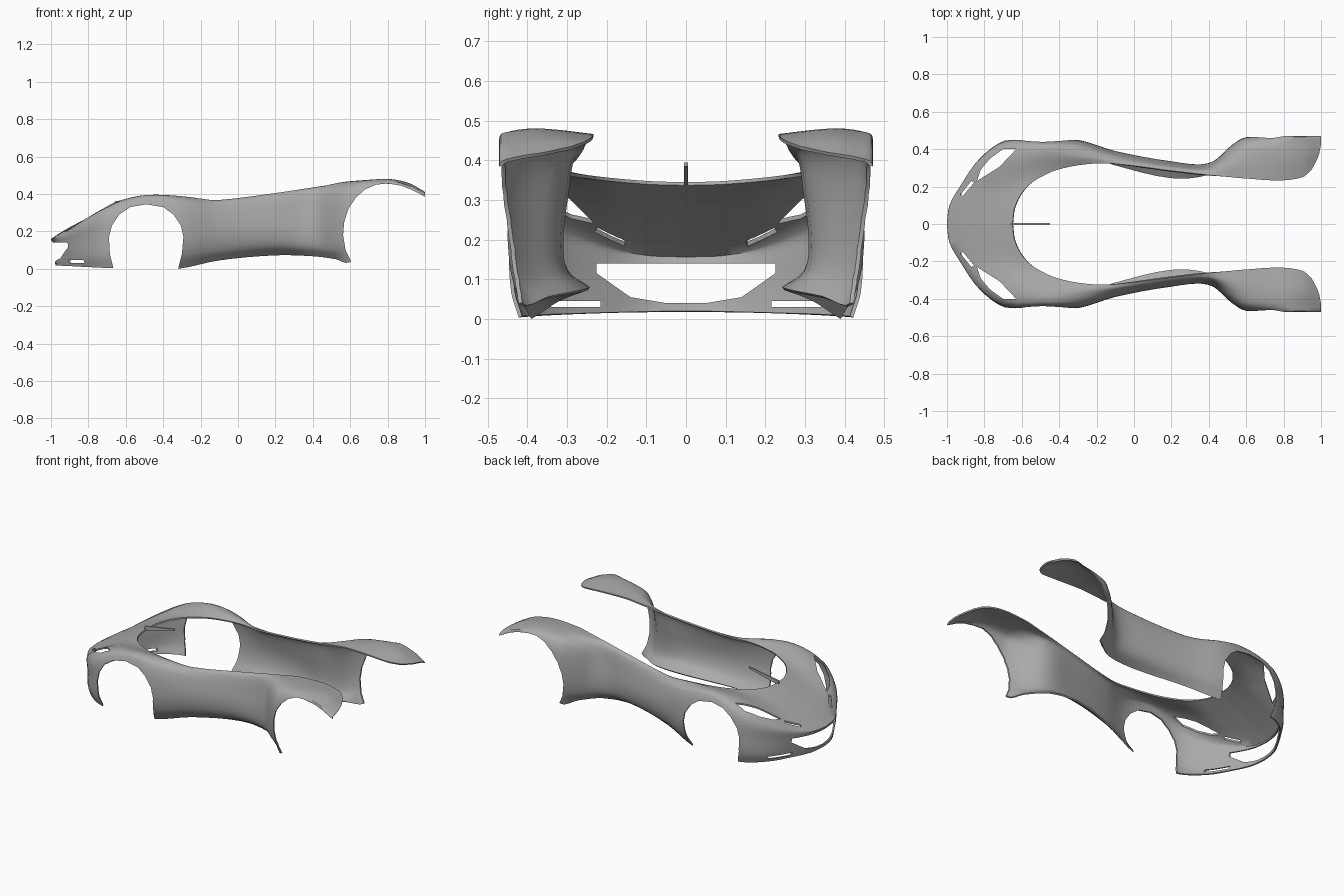
import bpy, bmesh
from mathutils import Vector

if "Cube" in bpy.data.objects:
    bpy.data.objects.remove(bpy.data.objects["Cube"])


def material(name, rgb):
    mat = bpy.data.materials.new(name)
    mat.use_nodes = True
    mat.diffuse_color = (*rgb, 1)
    mat.node_tree.nodes["Principled BSDF"].inputs["Base Color"].default_value = (*rgb, 1)
    return mat


grey = material("body grey", (.4, .4, .4))


def make_object(name, bm):
    mesh = bpy.data.meshes.new(name)
    bm.to_mesh(mesh)
    bm.free()
    mesh.materials.append(grey)
    obj = bpy.data.objects.new(name, mesh)
    bpy.context.collection.objects.link(obj)
    return obj


def smooth_line(points, steps):
    """Pass a gentle curve through the points, without overshoot."""
    pts = [Vector(p) for p in points]
    last = len(pts) - 1
    tangents = [(pts[min(i + 1, last)] - pts[max(i - 1, 0)]).normalized()
                for i in range(last + 1)]
    line = []
    for i in range(last):
        a, b = pts[i], pts[i + 1]
        size = (b - a).length
        for k in range(steps):
            t = k / steps
            s = t * t * (3 - 2 * t)
            line.append(a.lerp(b, s)
                        + tangents[i] * size * t * (1 - t) ** 2
                        - tangents[i + 1] * size * t * t * (1 - t))
    return line + [pts[-1]]


def prism(name, outline, axis, low, high):
    """Extrude a flat outline along one axis."""
    def place(p, depth):
        co = list(p)
        co.insert(axis, depth)
        return co
    bm = bmesh.new()
    ends = [[bm.verts.new(place(p, d)) for p in outline] for d in (low, high)]
    for loop in ends:
        bm.faces.new(loop)
    for i in range(len(outline)):
        j = (i + 1) % len(outline)
        bm.faces.new((ends[0][i], ends[0][j], ends[1][j], ends[1][i]))
    bmesh.ops.recalc_face_normals(bm, faces=bm.faces)
    return make_object(name, bm)


# Lengthwise rails of the left half, from the nose centre to the tail tip
cockpit_edge = [(-.65, 0, .345), (-.64, .08, .347), (-.61, .15, .352), (-.56, .21, .358),
                (-.5, .25, .363), (-.41, .29, .368), (-.25, .32, .37), (-.1, .322, .368),
                (.2, .285, .405), (.4, .262, .435), (.52, .25, .453), (.6, .243, .464),
                (.78, .233, .465), (.9, .25, .45), (.95, .29, .435)]
crown = [(-.8, 0, .275), (-.79, .1, .277), (-.77, .2, .285), (-.72, .28, .32),
         (-.62, .35, .368), (-.48, .38, .395), (-.3, .37, .388), (-.1, .345, .362),
         (.2, .305, .385), (.4, .29, .42), (.52, .33, .452), (.6, .36, .466),
         (.8, .36, .48), (.91, .36, .46), (.985, .36, .42)]
shoulder = [(-1, 0, .16), (-.985, .1, .165), (-.925, .2, .19), (-.82, .34, .25),
            (-.68, .43, .32), (-.48, .43, .378), (-.3, .425, .36), (-.1, .37, .32),
            (.2, .325, .3), (.4, .31, .33), (.52, .4, .4), (.6, .44, .435),
            (.8, .44, .474), (.91, .44, .45), (1, .43, .408)]
belt = [(-.99, 0, .14), (-.975, .1, .14), (-.92, .21, .14), (-.82, .35, .15),
        (-.69, .445, .17), (-.49, .45, .2), (-.3, .45, .2), (-.1, .39, .2),
        (.2, .335, .2), (.4, .325, .2), (.52, .42, .25), (.6, .465, .3),
        (.8, .47, .455), (.92, .47, .435), (1, .47, .39)]
sill = [(-.98, 0, .04), (-.965, .1, .04), (-.91, .21, .05), (-.82, .35, .06),
        (-.69, .44, .07), (-.49, .44, .08), (-.31, .435, .08), (-.1, .37, .1),
        (.2, .315, .12), (.4, .315, .115), (.52, .4, .11), (.6, .45, .14),
        (.8, .47, .3), (.92, .47, .3), (1, .47, .3)]
hem = [(-.975, 0, .018), (-.96, .1, .017), (-.91, .2, .015), (-.82, .33, .01),
       (-.68, .42, .004), (-.49, .41, 0), (-.32, .39, 0), (-.1, .32, .045),
       (.2, .25, .072), (.4, .27, .067), (.52, .35, .052), (.6, .42, .036),
       (.8, .46, .2), (.92, .46, .2), (1, .46, .2)]

# Body shell skinned across the rails
rails = [smooth_line(r, 4) for r in (cockpit_edge, crown, shoulder, belt, sill, hem)]
bm = bmesh.new()
grid = [[bm.verts.new(p) for p in smooth_line(section, 4)] for section in zip(*rails)]
for here, ahead in zip(grid, grid[1:]):
    for j in range(len(here) - 1):
        bm.faces.new((here[j], ahead[j], ahead[j + 1], here[j + 1]))
for v in grid[0]:
    v.co.y = 0
body = make_object("body_shell", bm)
mirror = body.modifiers.new("mirror", 'MIRROR')
mirror.use_axis = (False, True, False)
shell = body.modifiers.new("thickness", 'SOLIDIFY')
shell.thickness = .009
shell.offset = -1

# Openings: outline, axis, depth range
front_arch = [(-.665, -.1), (-.665, 0), (-.685, .08), (-.69, .17), (-.675, .23), (-.635, .29),
              (-.575, .33), (-.49, .345), (-.4, .33), (-.345, .29), (-.305, .23),
              (-.292, .17), (-.3, .08), (-.32, 0), (-.32, -.1)]
rear_arch = [(.61, -.1), (.605, .04), (.575, .1), (.562, .18), (.568, .25), (.59, .32),
             (.63, .38), (.68, .425), (.74, .45), (.8, .456), (.87, .445), (.93, .422),
             (1, .385), (1.1, .33), (1.1, -.1)]
lamp = [(-.84, .23), (-.72, .305), (-.63, .4), (-.7, .4), (-.77, .35), (-.82, .29)]
lamp_slit = [(-.93, .155), (-.915, .15), (-.855, .222), (-.87, .23)]
bumper_slit = [(.215, .03), (.34, .03), (.34, .046), (.215, .046)]
half_grille = [(.225, .14), (.225, .115), (.14, .055), (.05, .04)]
grille = half_grille + [(-y, z) for y, z in reversed(half_grille)]

cutters = [prism("grille_cutter", grille, 0, -1.1, -.75)]
for side in (1, -1):
    cutters += [prism("arch_cutter", front_arch, 1, side * .3, side * .6),
                prism("arch_cutter", rear_arch, 1, side * .37, side * .6),
                prism("slit_cutter", [(y * side, z) for y, z in bumper_slit], 0, -1.1, -.7)]
    for outline in (lamp, lamp_slit):
        cutters.append(prism("lamp_cutter", [(x, y * side) for x, y in outline], 2, .18, .5))
for cutter in cutters:
    cutter.hide_render = True
    cut = body.modifiers.new("opening", 'BOOLEAN')
    cut.operation = 'DIFFERENCE'
    cut.solver = 'EXACT'
    cut.object = cutter

# Bake the openings and drop the cutters
bpy.context.view_layer.update()
baked = bpy.data.meshes.new_from_object(body.evaluated_get(bpy.context.evaluated_depsgraph_get()))
body.modifiers.clear()
body.data = baked
for cutter in cutters:
    bpy.data.objects.remove(cutter)

# Thin spike behind the hood
spike = prism("hood_spike", [(-.66, .333), (-.45, .385), (-.45, .395), (-.66, .36)],
              1, -.005, .005)

bpy.ops.object.select_all(action='DESELECT')
body.select_set(True)
bpy.context.view_layer.objects.active = body
bpy.ops.object.shade_smooth_by_angle(angle=.6)
